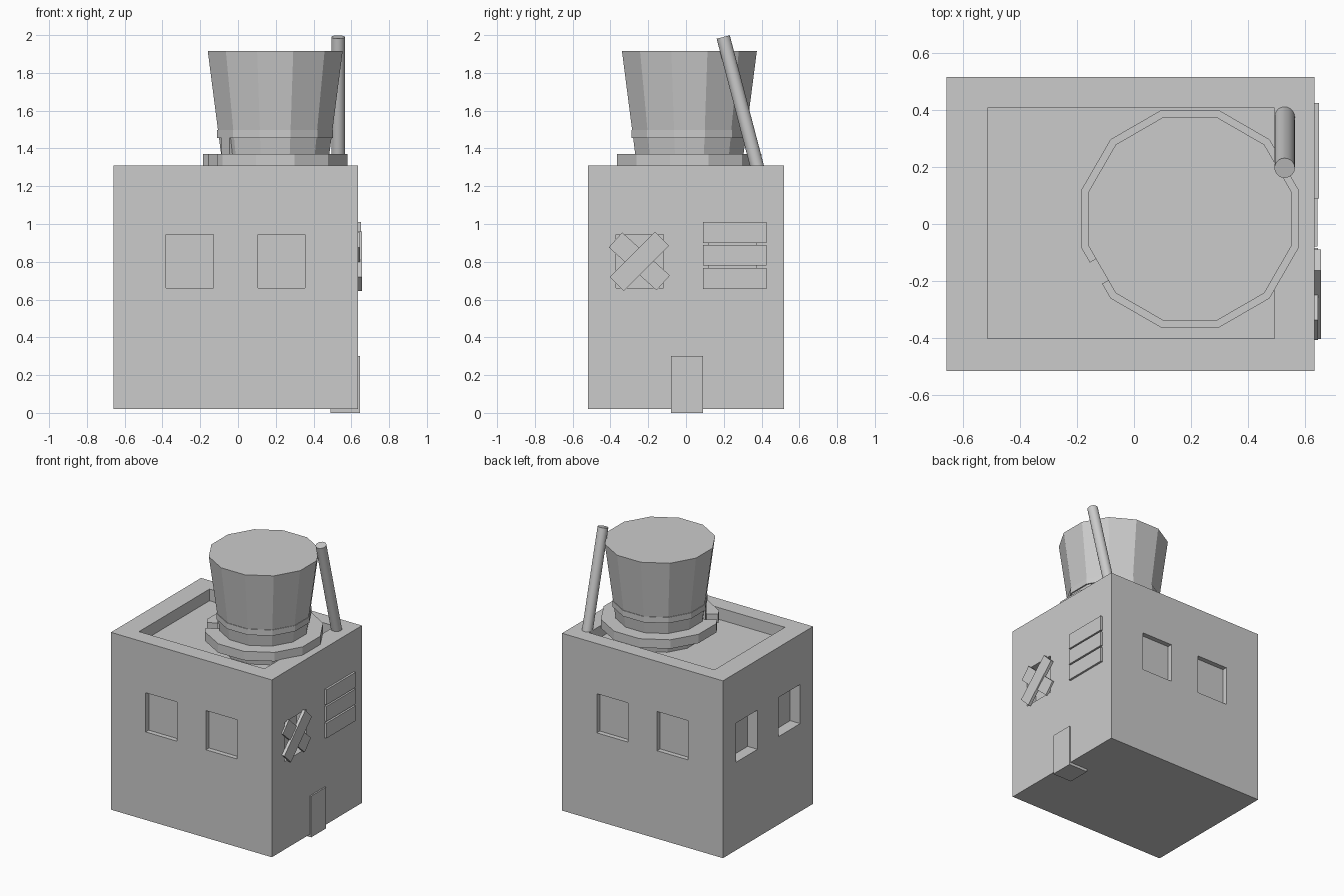
import bpy, bmesh, math
from mathutils import Matrix, Vector

if "Cube" in bpy.data.objects:
    bpy.data.objects.remove(bpy.data.objects["Cube"])

HAT = Vector((0.197, 0.018, 0))      # hat axis
APOTHEM = math.cos(math.radians(15)) # 12-sided flats


def finish(bm, name):
    mesh = bpy.data.meshes.new(name)
    bmesh.ops.recalc_face_normals(bm, faces=bm.faces)
    bm.to_mesh(mesh)
    bm.free()
    ob = bpy.data.objects.new(name, mesh)
    bpy.context.collection.objects.link(ob)
    return ob


def boxes(name, spans, turn=Matrix()):
    """One object made of boxes given as (x0, x1, y0, y1, z0, z1)."""
    bm = bmesh.new()
    for x0, x1, y0, y1, z0, z1 in spans:
        m = (Matrix.Translation(((x0 + x1) / 2, (y0 + y1) / 2, (z0 + z1) / 2))
             @ Matrix.Diagonal((x1 - x0, y1 - y0, z1 - z0, 1)))
        bmesh.ops.create_cube(bm, size=1, matrix=turn @ m)
    return finish(bm, name)


def drum(name, flat0, flat1, z0, z1):
    """Tapered 12-sided drum on the hat axis, sized across its flats."""
    bm = bmesh.new()
    m = (Matrix.Translation(HAT + Vector((0, 0, (z0 + z1) / 2)))
         @ Matrix.Rotation(math.radians(15), 4, 'Z'))
    bmesh.ops.create_cone(bm, cap_ends=True, segments=12, radius1=flat0 / APOTHEM,
                          radius2=flat1 / APOTHEM, depth=z1 - z0, matrix=m)
    return finish(bm, name)


def cut(ob, cutter):
    mod = ob.modifiers.new("cut", 'BOOLEAN')
    mod.operation = 'DIFFERENCE'
    mod.solver = 'EXACT'
    mod.object = cutter
    cutter.hide_render = True
    cutter.hide_set(True)


# building block with sunken roof and window recesses
X0, X1, Y = -0.66, 0.635, 0.518
walls = boxes("walls", [(X0, X1, -Y, Y, 0.02, 1.31)])
holes = [(-0.515, 0.495, -0.402, 0.408, 1.225, 1.5)]
for a, b in ((-0.38, -0.13), (0.105, 0.355)):
    holes += [(a, b, -Y - 0.1, -Y + 0.035, 0.66, 0.945),
              (a, b, Y - 0.035, Y + 0.1, 0.66, 0.945)]
for a, b in ((-0.37, -0.12), (0.12, 0.37)):
    holes += [(X0 - 0.1, X0 + 0.08, a, b, 0.66, 0.945),
              (X1 - 0.08, X1 + 0.1, a, b, 0.66, 0.945)]
cut(walls, boxes("wall_cutter", holes))

# door
boxes("door", [(0.49, 0.645, -0.08, 0.09, 0, 0.30)])

# boarded windows: three planks, and a crossed pair
boxes("window_planks", [(X1 - 0.004, 0.65, 0.09, 0.425, z, z + 0.11)
                        for z in (0.657, 0.779, 0.9)])
for name, x0, x1, angle in (("cross_plank_outer", 0.635, 0.657, -45),
                            ("cross_plank_inner", 0.628, 0.647, 42)):
    turn = (Matrix.Translation((0, -0.247, 0.802))
            @ Matrix.Rotation(math.radians(-angle), 4, 'X'))
    boxes(name, [(x0, x1, -0.17, 0.17, -0.053, 0.053)], turn)

# hat-shaped tower: brim, crown, band
brim = drum("hat_brim", 0.382, 0.382, 1.305, 1.37)
drum("hat_crown", 0.268, 0.357, 1.225, 1.915)
drum("hat_band", 0.307, 0.307, 1.455, 1.497)

# doorway notch in the brim and the small tower door
facing = Matrix.Translation(HAT) @ Matrix.Rotation(math.radians(210), 4, 'Z')
cut(brim, boxes("brim_cutter", [(0.29, 0.5, -0.043, 0.043, 1.2, 1.5)], facing))
boxes("tower_door", [(0.25, 0.305, -0.043, 0.043, 1.225, 1.47)], facing)

# leaning chimney pipe
foot, tip = Vector((0.53, 0.383, 1.28)), Vector((0.53, 0.197, 1.99))
axis = tip - foot
bm = bmesh.new()
bmesh.ops.create_cone(bm, cap_ends=True, segments=20, radius1=0.036, radius2=0.036,
                      depth=axis.length,
                      matrix=Matrix.Translation((foot + tip) / 2)
                      @ axis.to_track_quat('Z', 'Y').to_matrix().to_4x4())
pipe = finish(bm, "chimney_pipe")
bpy.context.view_layer.objects.active = pipe
pipe.select_set(True)
bpy.ops.object.shade_smooth_by_angle(angle=math.radians(40))
